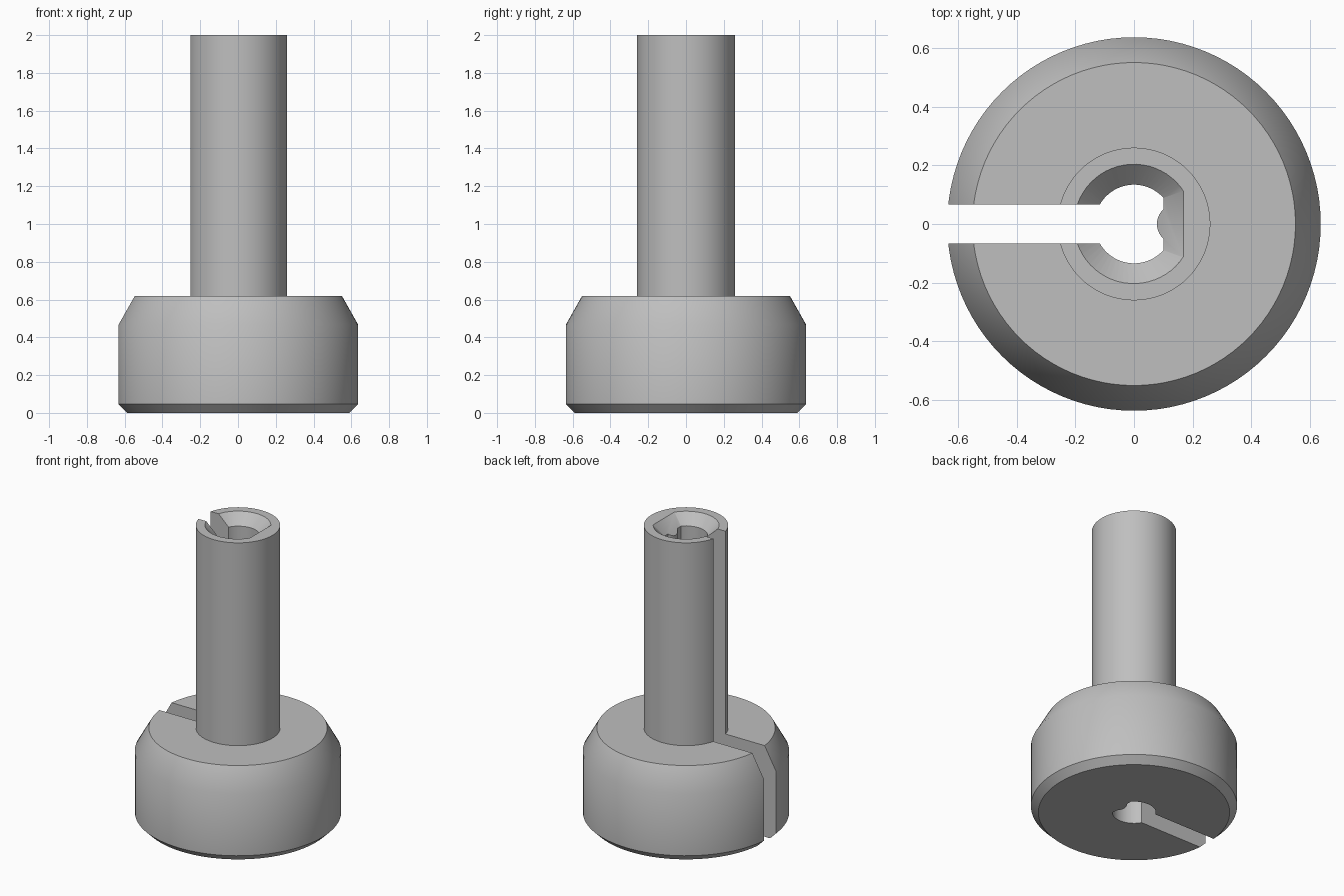
import bpy, bmesh, math

if "Cube" in bpy.data.objects:
    bpy.data.objects.remove(bpy.data.objects["Cube"])

grey = bpy.data.materials.new("plain grey")
grey.diffuse_color = (0.52, 0.52, 0.52, 1)
grey.use_nodes = True
grey.node_tree.nodes["Principled BSDF"].inputs["Base Color"].default_value = grey.diffuse_color


def loft(name, rings):
    """Skin a stack of equal-length point rings and cap both ends."""
    bm = bmesh.new()
    loops = [[bm.verts.new(p) for p in ring] for ring in rings]
    n = len(loops[0])
    for a, b in zip(loops, loops[1:]):
        for i in range(n):
            j = (i + 1) % n
            bm.faces.new((a[i], a[j], b[j], b[i]))
    bm.faces.new(loops[0][::-1])
    bm.faces.new(loops[-1])
    bmesh.ops.recalc_face_normals(bm, faces=bm.faces)
    mesh = bpy.data.meshes.new(name)
    bm.to_mesh(mesh)
    bm.free()
    obj = bpy.data.objects.new(name, mesh)
    bpy.context.collection.objects.link(obj)
    return obj


def circle(r, z, n=96):
    return [(r * math.cos(2 * math.pi * i / n), r * math.sin(2 * math.pi * i / n), z)
            for i in range(n)]


def d_shape(r, flat, z, n=48):
    """Circle of radius r cut off by a flat at x = flat."""
    a = math.acos(flat / r)
    return [(r * math.cos(t), r * math.sin(t), z)
            for t in (a + (2 * math.pi - 2 * a) * i / n for i in range(n + 1))]


def keyed_shape(r, flat, z, half=0.05, rise=0.022, n=10):
    """D shape whose flat carries a rounded inward rib."""
    rib_r = (half ** 2 + rise ** 2) / (2 * rise)
    cx = flat - rise + rib_r
    rib = []
    for i in range(n + 1):
        t = math.asin(half / rib_r) * (2 * i / n - 1)
        rib.append((cx - rib_r * math.cos(t), rib_r * math.sin(t), z))
    return d_shape(r, flat, z) + rib


# Knob and stem, turned as one body
knob = loft("knob_with_stem", [circle(r, z) for r, z in (
    (0.59, 0), (0.636, 0.046), (0.636, 0.467), (0.55, 0.62), (0.26, 0.62), (0.26, 2.0))])
knob.data.materials.append(grey)

# Keyed bore, its countersink at the top, and the slot through the -x side
bore = loft("bore_cutter", [keyed_shape(0.134, 0.1, z) for z in (-0.1, 2.1)])
countersink = loft("countersink_cutter",
                   [d_shape(0.204 + d, 0.168 + d, 2.0 + d) for d in (-0.11, 0.05)])
slot = loft("slot_cutter", [[(-1, -0.066, z), (0, -0.066, z), (0, 0.066, z), (-1, 0.066, z)]
                            for z in (-0.2, 2.2)])

bpy.context.view_layer.objects.active = knob
knob.select_set(True)
for cutter in (bore, countersink, slot):
    cutter.hide_render = True
    mod = knob.modifiers.new(cutter.name, 'BOOLEAN')
    mod.operation = 'DIFFERENCE'
    mod.solver = 'EXACT'
    mod.object = cutter
    bpy.ops.object.modifier_apply(modifier=mod.name)
    bpy.data.objects.remove(cutter)

bpy.ops.object.shade_smooth_by_angle(angle=math.radians(30))
